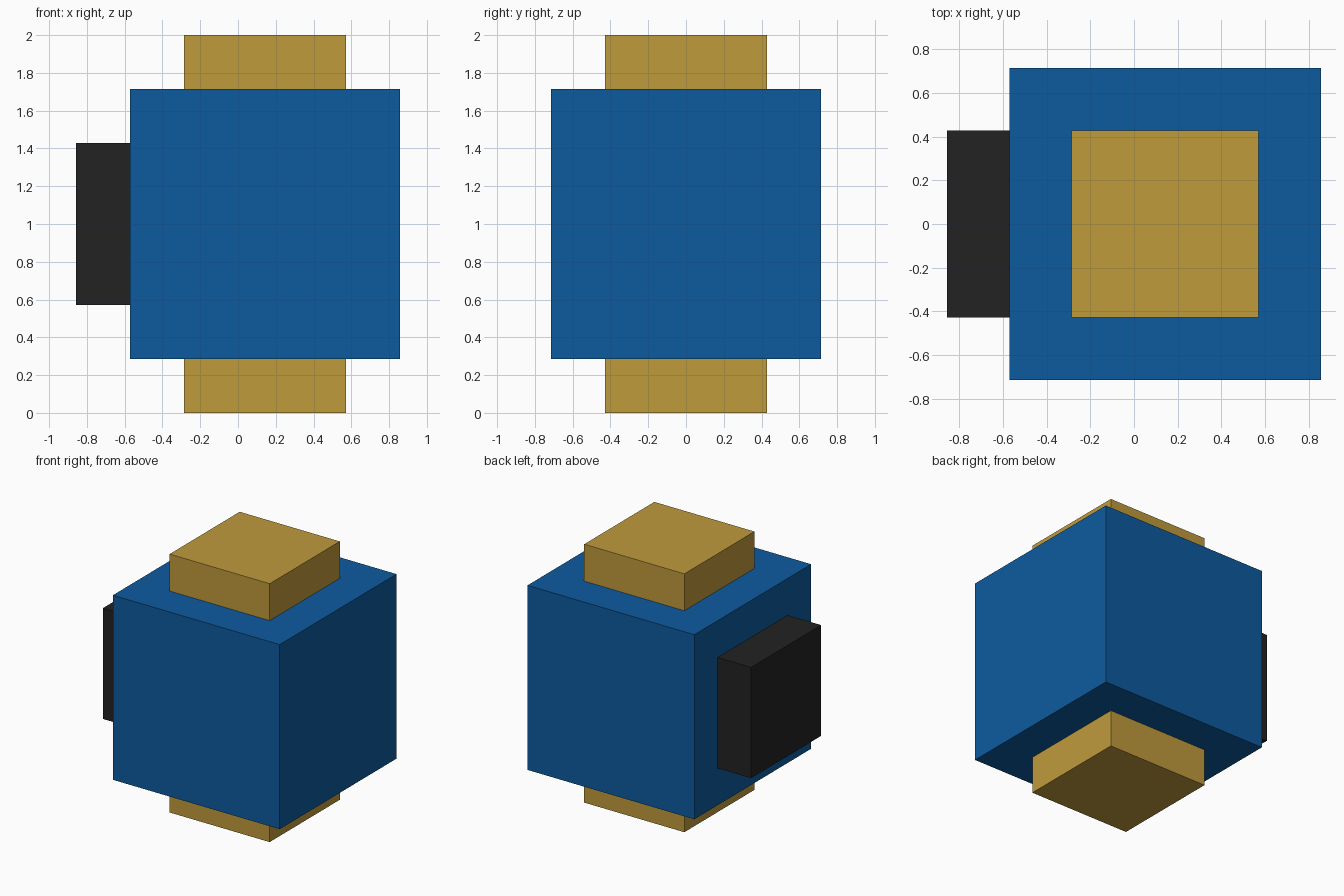
import bpy
from mathutils import Matrix, Vector
import bmesh

cube = bpy.data.objects.get("Cube")
if cube:
    bpy.data.objects.remove(cube, do_unlink=True)

U = 2 / 14  # grid unit: the model is 14 units tall


def material(name, rgb):
    mat = bpy.data.materials.new(name)
    mat.use_nodes = True
    color = (*rgb, 1)
    mat.diffuse_color = color
    bsdf = next(n for n in mat.node_tree.nodes if n.type == "BSDF_PRINCIPLED")
    bsdf.inputs["Base Color"].default_value = color
    return mat


def box(name, center, size, mat):
    """Box given in grid units."""
    bm = bmesh.new()
    bmesh.ops.create_cube(bm, size=1, matrix=Matrix.Diagonal(Vector(size) * U).to_4x4())
    mesh = bpy.data.meshes.new(name)
    bm.to_mesh(mesh)
    bm.free()
    mesh.materials.append(mat)
    obj = bpy.data.objects.new(name, mesh)
    obj.location = Vector(center) * U
    bpy.context.collection.objects.link(obj)
    return obj


blue = material("blue", (0.004, 0.105, 0.347))
gold = material("gold", (0.527, 0.328, 0.046))
black = material("black", (0.016, 0.016, 0.016))

# Main block
box("body", (1, 0, 7), (10, 10, 10), blue)

# Caps above and below the block
for name, z in (("bottom_cap", 1), ("top_cap", 13)):
    box(name, (1, 0, z), (6, 6, 2), gold)

# Plate on the right side
box("side_plate", (-5, 0, 7), (2, 6, 6), black)
